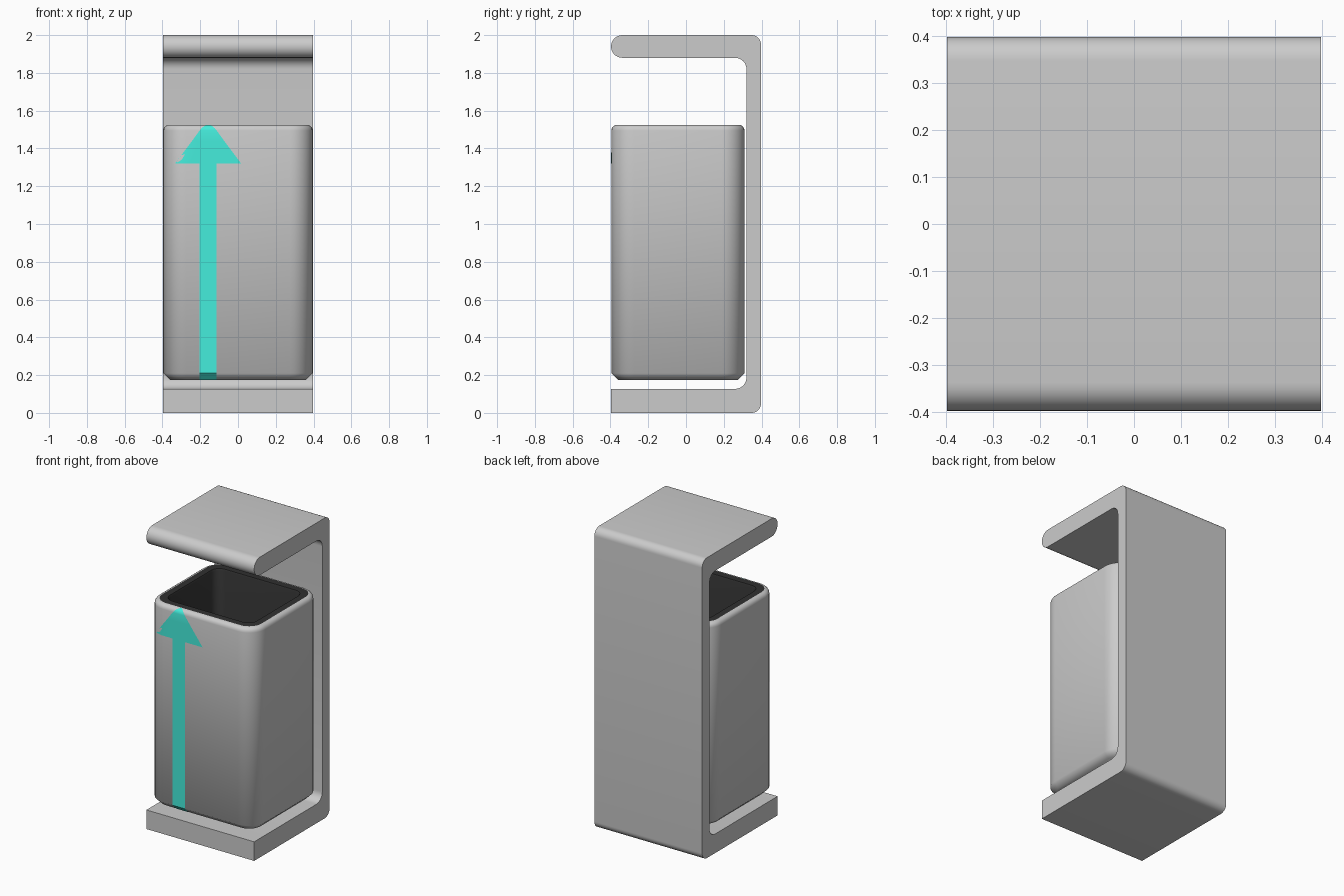
import bpy, bmesh, math

if "Cube" in bpy.data.objects:
    bpy.data.objects.remove(bpy.data.objects["Cube"])

H = 0.397                      # half depth / width of the stand
BX, Y0, Y1 = 0.395, -0.395, 0.31   # bin half width, front and back
Z0, Z1 = 0.175, 1.525          # bin bottom and rim
R, RT, CB = 0.12, 0.03, 0.035  # bin corner radius, rim rounding, base chamfer


def material(name, rgb):
    m = bpy.data.materials.new(name)
    m.diffuse_color = (*rgb, 1)
    m.use_nodes = True
    m.node_tree.nodes["Principled BSDF"].inputs["Base Color"].default_value = m.diffuse_color
    return m


def finish(bm, name, mats=(), angle=40, recalc=True):
    if recalc:
        bmesh.ops.recalc_face_normals(bm, faces=bm.faces)
    me = bpy.data.meshes.new(name)
    bm.to_mesh(me)
    bm.free()
    ob = bpy.data.objects.new(name, me)
    bpy.context.collection.objects.link(ob)
    for m in mats:
        me.materials.append(m)
    bpy.ops.object.select_all(action='DESELECT')
    ob.select_set(True)
    bpy.context.view_layer.objects.active = ob
    bpy.ops.object.shade_smooth_by_angle(angle=math.radians(angle))
    return ob


def arc(cx, cy, r, a0, a1, n=8):
    return [(cx + r * math.cos(math.radians(a0 + (a1 - a0) * i / n)),
             cy + r * math.sin(math.radians(a0 + (a1 - a0) * i / n))) for i in range(n + 1)]


# C-shaped stand: base, back and canopy from one side profile
profile = ([(-H, 0)] + arc(H - 0.05, 0.05, 0.05, -90, 0)
           + arc(H - 0.05, 1.95, 0.05, 0, 90)
           + arc(-H + 0.06, 1.94, 0.06, 90, 270, 14)
           + arc(0.26, 1.82, 0.06, 90, 0)
           + arc(0.26, 0.187, 0.06, 0, -90)
           + [(-H, 0.127)])
bm = bmesh.new()
face = bm.faces.new([bm.verts.new((-H, y, z)) for y, z in profile])
ext = bmesh.ops.extrude_face_region(bm, geom=[face])
bmesh.ops.translate(bm, vec=(2 * H, 0, 0),
                    verts=[v for v in ext['geom'] if isinstance(v, bmesh.types.BMVert)])
finish(bm, "stand_frame")


# Bin shell: stacked rounded-square rings, dark on the rim and inside
def ring(bm, inset, z):
    r = max(R - inset, 0.06)
    hx, ya, yb = BX - inset - r, Y0 + inset + r, Y1 - inset - r
    pts = (arc(hx, yb, r, 0, 90) + arc(-hx, yb, r, 90, 180)
           + arc(-hx, ya, r, 180, 270) + arc(hx, ya, r, 270, 360))
    return [bm.verts.new((x, y, z)) for x, y in pts]


levels = [(CB, Z0), (0, Z0 + CB)]
levels += [(RT - dx, z) for dx, z in arc(0, Z1 - RT, RT, 0, 90, 4)]
rim = len(levels) - 1
levels += [(0.075, Z1), (0.08, Z1 - 0.01), (0.08, Z0 + 0.05)]
bm = bmesh.new()
rings = [ring(bm, d, z) for d, z in levels]
for k, (a, b) in enumerate(zip(rings, rings[1:])):
    for i in range(len(a)):
        j = (i + 1) % len(a)
        bm.faces.new((a[i], a[j], b[j], b[i])).material_index = int(k >= rim)
bm.faces.new(rings[0])
bm.faces.new(rings[-1]).material_index = 1
shell = material("bin_grey", (0.6, 0.6, 0.6))
liner = material("liner_dark", (0.03, 0.03, 0.03))
finish(bm, "bin", (shell, liner), 50)


# Arrow decal that hugs the front of the bin
def front_y(x, z):
    d = max(0, Z0 + CB - z)
    t = z - (Z1 - RT)
    if t > 0:
        d = RT - math.sqrt(max(0, RT * RT - t * t))
    r, over = R - d, max(0, abs(x) - (BX - R))
    return Y0 + d + r - math.sqrt(r * r - over * over) - 0.002


def strip(bm, rows, cx=-0.158, n=14):
    grid = [[bm.verts.new((x, front_y(x, z), z))
             for x in (cx + w * (2 * i / n - 1) for i in range(n + 1))] for z, w in rows]
    for a, b in zip(grid, grid[1:]):
        for i in range(n):
            bm.faces.new((a[i], a[i + 1], b[i + 1], b[i]))


bm = bmesh.new()
strip(bm, [(Z0, 0.045), (Z0 + CB, 0.045), (1.32, 0.045)])
strip(bm, [(1.32, 0.175), (1.38, 0.13), (1.44, 0.085), (Z1 - RT, 0.045),
           (1.508, 0.034), (1.518, 0.022), (1.523, 0.012), (Z1, 0.002)])
finish(bm, "arrow_decal", (material("arrow_teal", (0.06, 0.85, 0.72)),), recalc=False)
